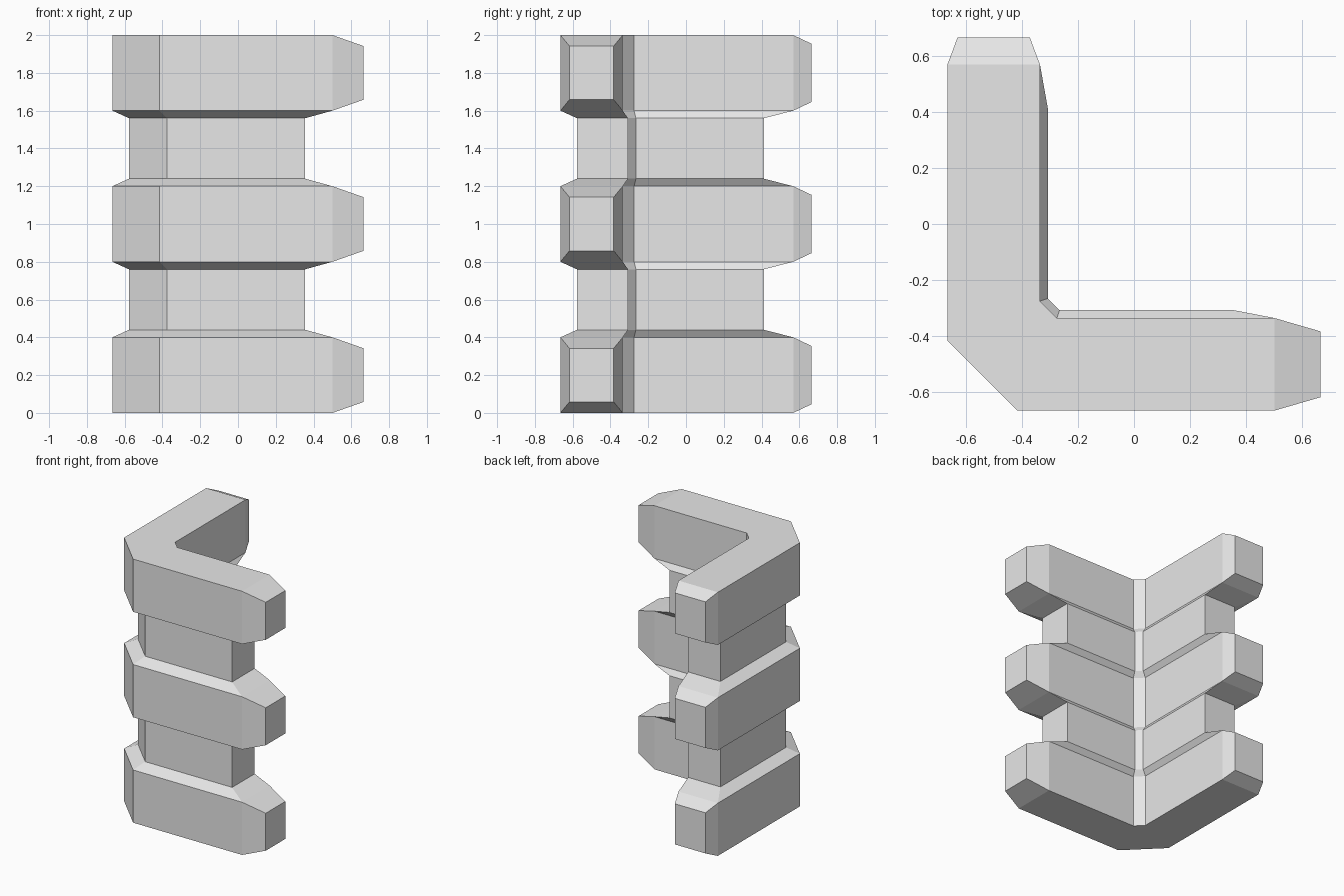
import bpy, bmesh
from mathutils import Vector

cube = bpy.data.objects.get("Cube")
if cube:
    bpy.data.objects.remove(cube, do_unlink=True)

stone = bpy.data.materials.new("light grey stone")
stone.use_nodes = True
colour = (0.8, 0.8, 0.8, 1.0)
stone.diffuse_color = colour
stone.node_tree.nodes["Principled BSDF"].inputs["Base Color"].default_value = colour


def corner_profile(outer, cut, inner, inner_cut, end_x, end_y):
    """L-shaped outline with a chamfered outer and inner corner."""
    return [(outer, cut), (cut, outer), (end_x, outer), (end_x, inner),
            (inner_cut, inner), (inner, inner_cut), (inner, end_y), (outer, end_y)]


block = corner_profile(-0.665, -0.415, -0.335, -0.275, 0.5, 0.568)
neck = corner_profile(-0.577, -0.375, -0.307, -0.265, 0.355, 0.412)

# Three blocks alternate with two recessed necks up the height
layers = []
for i in range(3):
    base = 0.8 * i
    layers += [(block, base), (block, base + 0.4)]
    if i < 2:
        layers += [(neck, base + 0.44), (neck, base + 0.76)]

bm = bmesh.new()
rings = [[bm.verts.new((x, y, z)) for x, y in outline] for outline, z in layers]
bm.faces.new(list(reversed(rings[0])))
bm.faces.new(rings[-1])
block_ends = []
for k, (low, high) in enumerate(zip(rings, rings[1:])):
    for j in range(len(low)):
        n = (j + 1) % len(low)
        face = bm.faces.new((low[j], low[n], high[n], high[j]))
        # Arm ends of the block bands get a tapered tip
        if k % 4 == 0 and j in (2, 6):
            block_ends.append((face, j == 2))

# Tapered tips of both arms
for face, along_x in block_ends:
    centre = face.calc_center_median()
    tip = bmesh.ops.extrude_discrete_faces(bm, faces=[face])["faces"][0]
    for v in tip.verts:
        d = v.co - centre
        if along_x:
            v.co = centre + Vector((0.165, d.y * 0.71, d.z * 0.71))
        else:
            v.co = centre + Vector((d.x * 0.78, 0.097, d.z * 0.77))

bmesh.ops.recalc_face_normals(bm, faces=bm.faces)
mesh = bpy.data.meshes.new("corner_pillar")
bm.to_mesh(mesh)
bm.free()
mesh.materials.append(stone)
pillar = bpy.data.objects.new("corner_pillar", mesh)
bpy.context.collection.objects.link(pillar)
